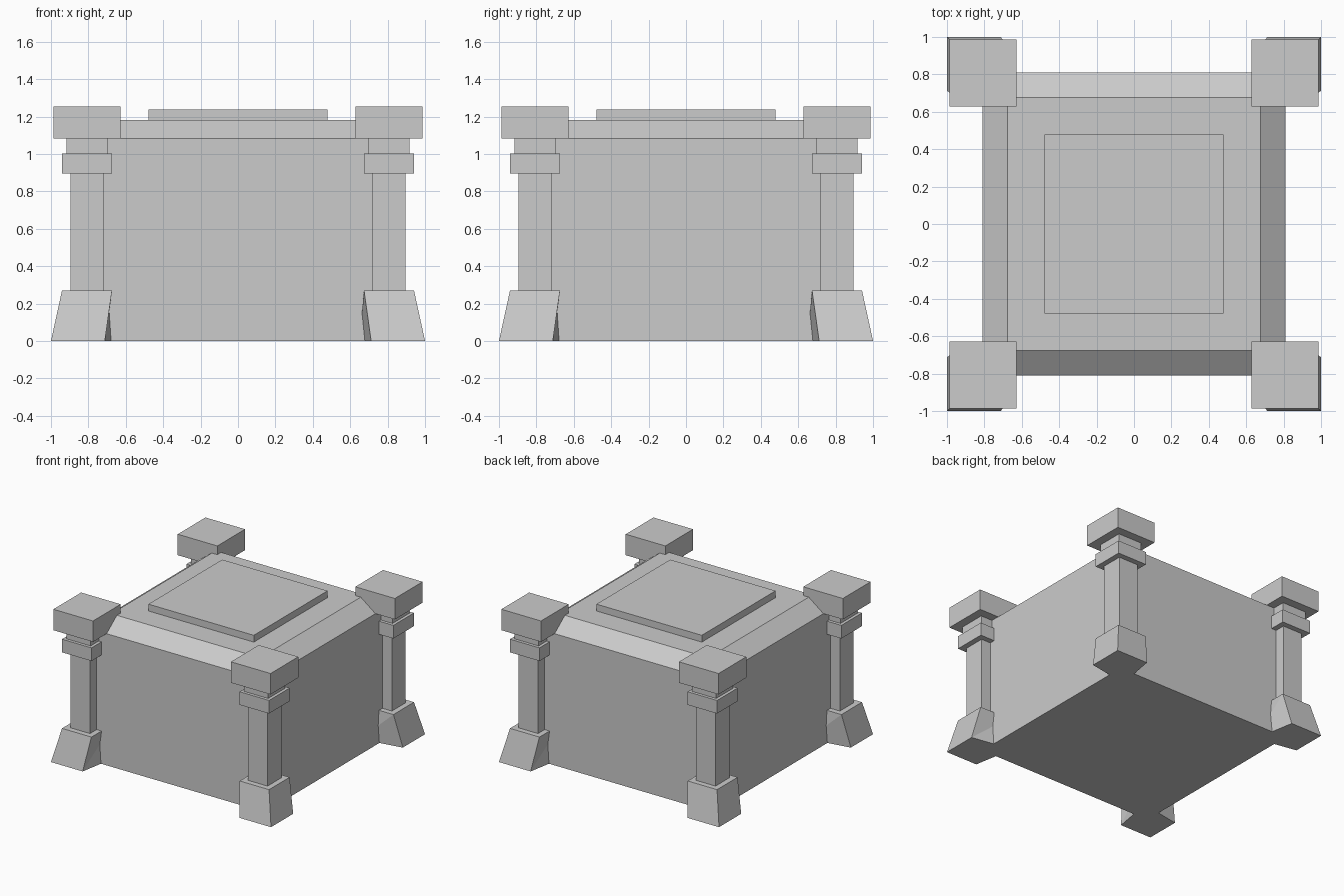
import bpy
import bmesh
from math import pi
from mathutils import Matrix

if "Cube" in bpy.data.objects:
    bpy.data.objects.remove(bpy.data.objects["Cube"])


def make_object(name, bm, turn=0):
    bmesh.ops.rotate(bm, verts=bm.verts, cent=(0, 0, 0),
                     matrix=Matrix.Rotation(turn * pi / 2, 3, 'Z'))
    bmesh.ops.recalc_face_normals(bm, faces=bm.faces)
    mesh = bpy.data.meshes.new(name)
    bm.to_mesh(mesh)
    bm.free()
    obj = bpy.data.objects.new(name, mesh)
    bpy.context.collection.objects.link(obj)
    return obj


def square_stack(name, centre, levels, turn=0):
    """Closed square column lofted through (half width, z) levels."""
    bm = bmesh.new()
    cx, cy = centre
    rings = [[bm.verts.new((cx + sx * h, cy + sy * h, z))
              for sx, sy in ((-1, -1), (1, -1), (1, 1), (-1, 1))]
             for h, z in levels]
    bm.faces.new(rings[0])
    bm.faces.new(rings[-1])
    for low, high in zip(rings, rings[1:]):
        for i in range(4):
            j = (i + 1) % 4
            bm.faces.new((low[i], low[j], high[j], high[i]))
    return make_object(name, bm, turn)


def splayed_foot(name, turn):
    """Tapered foot with slightly skewed, triangulated inner sides."""
    bm = bmesh.new()

    def ring(outer, side, inner, z):
        return [bm.verts.new(p) for p in ((outer, -outer, z), (outer, -side, z),
                                          (inner, -inner, z), (side, -outer, z))]

    o, c, b, a = ring(1.0, 0.712, 0.65, 0)
    o2, c2, b2, a2 = ring(0.941, 0.674, 0.672, 0.27)
    for face in ((o, c, b, a), (o2, c2, b2, a2), (o, c, c2, o2), (o, a, a2, o2),
                 (a, b, a2), (b, b2, a2), (c, b, b2), (c, b2, c2)):
        bm.faces.new(face)
    return make_object(name, bm, turn)


# Main block with chamfered top, and the raised panel on it
square_stack("body", (0, 0), [(0.81, 0), (0.81, 1.082), (0.677, 1.182)])
square_stack("top_panel", (0, 0), [(0.479, 1.15), (0.479, 1.238)])

# Corner posts: one set of parts turned around the centre
post_parts = [
    ("post_shaft", 0.089, 0.25, 0.91),
    ("post_collar", 0.134, 0.895, 1.003),
    ("post_neck", 0.109, 0.99, 1.09),
    ("post_cap", 0.18, 1.082, 1.254),
]
corners = ["front_right", "back_right", "back_left", "front_left"]
for turn, corner in enumerate(corners):
    splayed_foot(f"post_foot_{corner}", turn)
    for part, half, z0, z1 in post_parts:
        square_stack(f"{part}_{corner}", (0.807, -0.807),
                     [(half, z0), (half, z1)], turn)
